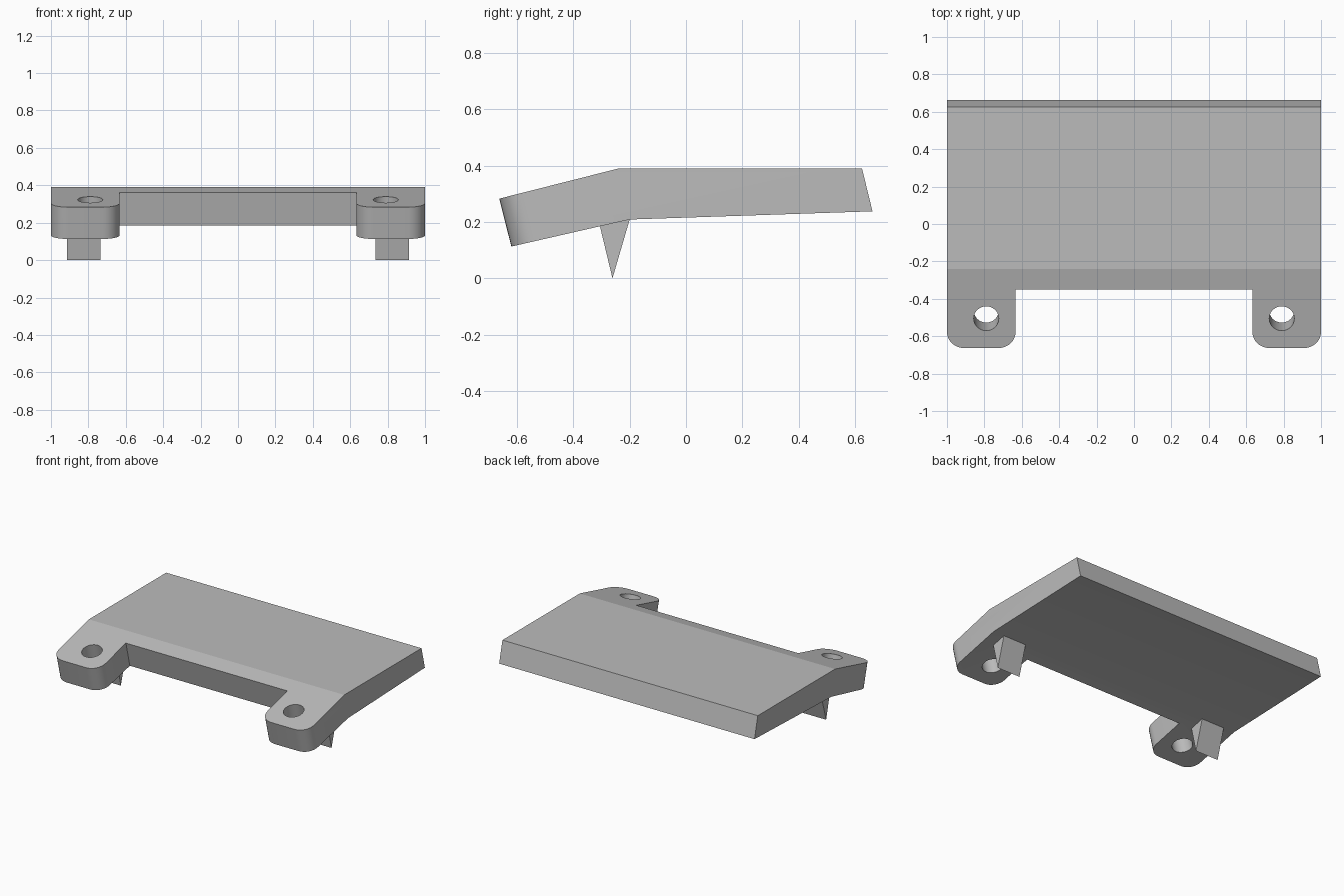
import bpy, bmesh, math
from mathutils import Matrix, Vector

if "Cube" in bpy.data.objects:
    bpy.data.objects.remove(bpy.data.objects["Cube"])

GREY = (0.5, 0.5, 0.5, 1)
mat = bpy.data.materials.new("plain grey")
mat.use_nodes = True
mat.diffuse_color = GREY
mat.node_tree.nodes["Principled BSDF"].inputs["Base Color"].default_value = GREY

TILT = math.atan(0.25)  # slope of the front part


def add_object(name, bm):
    bmesh.ops.recalc_face_normals(bm, faces=bm.faces)
    mesh = bpy.data.meshes.new(name)
    bm.to_mesh(mesh)
    bm.free()
    mesh.materials.append(mat)
    obj = bpy.data.objects.new(name, mesh)
    bpy.context.collection.objects.link(obj)
    return obj


def prism(name, profile, x0, x1):
    """Extrude a side profile of (y, z) points along x."""
    bm = bmesh.new()
    face = bm.faces.new([bm.verts.new((x0, y, z)) for y, z in profile])
    new = bmesh.ops.extrude_face_region(bm, geom=[face])["geom"]
    verts = [v for v in new if isinstance(v, bmesh.types.BMVert)]
    bmesh.ops.translate(bm, verts=verts, vec=(x1 - x0, 0, 0))
    return add_object(name, bm)


def cut(target, cutter):
    """Subtract the cutter and remove it."""
    mod = target.modifiers.new("cut", "BOOLEAN")
    mod.operation = "DIFFERENCE"
    mod.solver = "EXACT"
    mod.object = cutter
    cutter.hide_render = True
    bpy.context.view_layer.objects.active = target
    bpy.ops.object.modifier_apply(modifier=mod.name)
    bpy.data.objects.remove(cutter)


# Bent plate
plate = prism("bent_plate", [(-0.663, 0.283), (-0.24, 0.39), (0.625, 0.39),
                             (0.662, 0.238), (-0.2, 0.209), (-0.62, 0.113)], -1, 1)

# Recess between the two tabs, square to the sloping top
recess = prism("recess_cutter", [(-0.4, 0.562), (-0.25, -0.038),
                                 (-1, -0.04), (-1, 0.562)], -0.633, 0.633)
cut(plate, recess)

# Rounded tab corners
bm = bmesh.new()
bm.from_mesh(plate.data)
corners = [e for e in bm.edges
           if all(v.co.y < -0.6 for v in e.verts)
           and abs(e.verts[0].co.x - e.verts[1].co.x) < 0.01]
bmesh.ops.bevel(bm, geom=corners, offset=0.09, segments=8,
                profile=0.5, affect="EDGES")
bm.to_mesh(plate.data)
bm.free()

# Screw holes and locating wedges
for side, x in (("left", 1), ("right", -1)):
    bm = bmesh.new()
    place = Matrix.Translation(Vector((x * 0.79, -0.505, 0.322))) @ Matrix.Rotation(TILT, 4, "X")
    bmesh.ops.create_cone(bm, cap_ends=True, segments=40, radius1=0.067,
                          radius2=0.067, depth=0.8, matrix=place)
    cut(plate, add_object("hole_cutter", bm))
    prism(side + "_wedge", [(-0.306, 0.187), (-0.2, 0.209), (-0.261, 0)],
          x * 0.735, x * 0.915)

# Smooth the rounded surfaces, keep the edges sharp
bpy.ops.object.select_all(action="DESELECT")
plate.select_set(True)
bpy.context.view_layer.objects.active = plate
bpy.ops.object.shade_smooth_by_angle(angle=math.radians(13))
